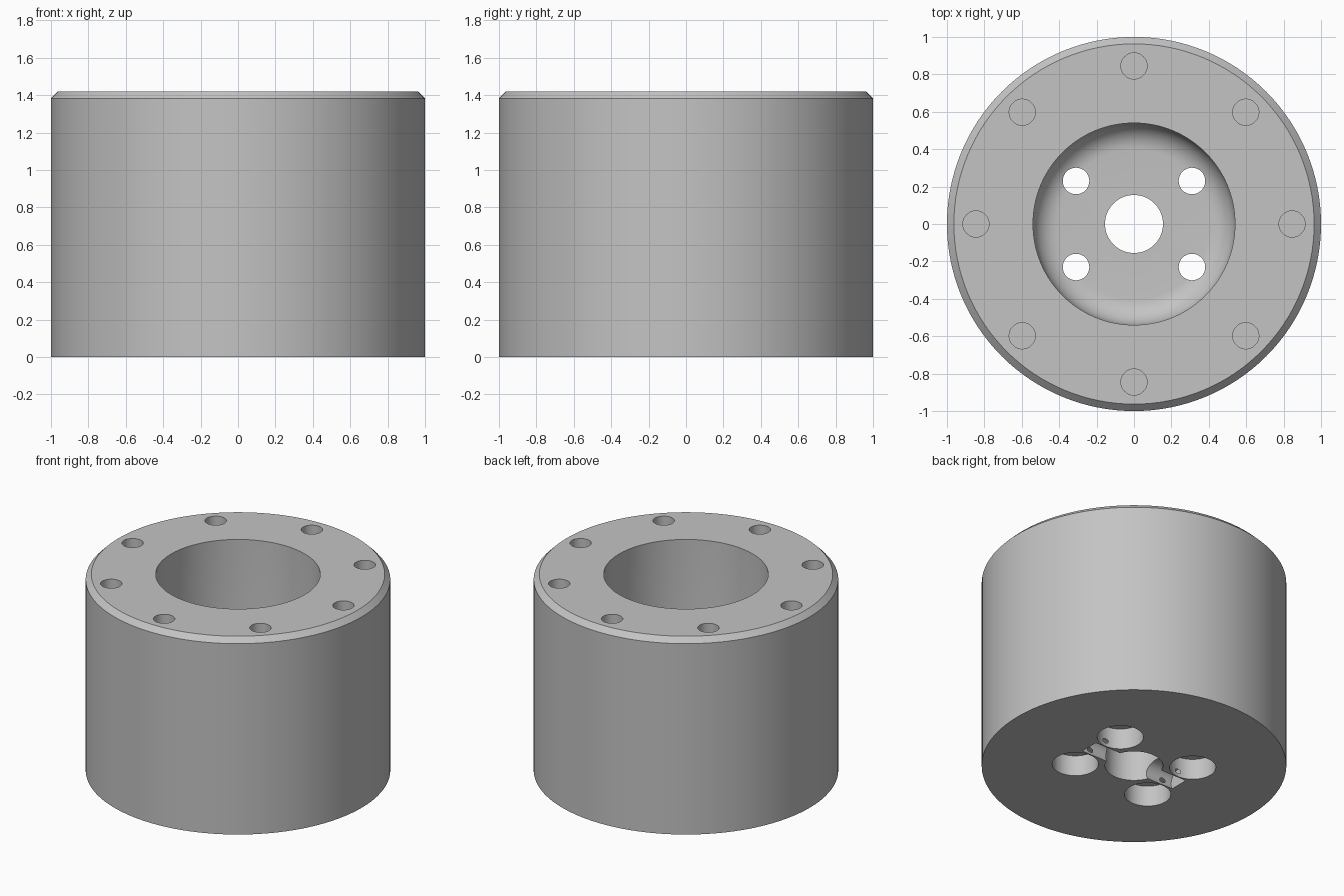
import bpy
import bmesh
from math import pi, sin, cos, radians
from mathutils import Matrix

cube = bpy.data.objects.get("Cube")
if cube:
    bpy.data.objects.remove(cube, do_unlink=True)

steel = bpy.data.materials.new("plain grey")
steel.use_nodes = True
GREY = (0.55, 0.55, 0.55, 1)
steel.diffuse_color = GREY
steel.node_tree.nodes["Principled BSDF"].inputs["Base Color"].default_value = GREY

HEIGHT, FLOOR, BORE, FILLET, CHAMFER = 1.42, 0.36, 0.54, 0.14, 0.037


def add_object(name, bm):
    bmesh.ops.recalc_face_normals(bm, faces=bm.faces)
    mesh = bpy.data.meshes.new(name)
    bm.to_mesh(mesh)
    bm.free()
    mesh.materials.append(steel)
    obj = bpy.data.objects.new(name, mesh)
    bpy.context.collection.objects.link(obj)
    return obj


def lathe(name, profile, steps=128):
    """Spin a closed (radius, z) profile around the z axis."""
    bm = bmesh.new()
    rings = []
    for i in range(steps):
        a = 2 * pi * i / steps
        rings.append([bm.verts.new((r * cos(a), r * sin(a), z)) for r, z in profile])
    n = len(profile)
    for i in range(steps):
        here, there = rings[i], rings[(i + 1) % steps]
        for j in range(n):
            k = (j + 1) % n
            bm.faces.new((here[j], there[j], there[k], here[k]))
    return add_object(name, bm)


def add_cylinder(bm, radius, start, end, x=0, y=0, steps=48):
    move = Matrix.Translation((x, y, (start + end) / 2))
    bmesh.ops.create_cone(bm, cap_ends=True, segments=steps, radius1=radius,
                          radius2=radius, depth=end - start, matrix=move)


def cut(body, name, bm):
    cutter = add_object(name, bm)
    cutter.hide_render = True
    mod = body.modifiers.new(name, 'BOOLEAN')
    mod.operation = 'DIFFERENCE'
    mod.solver = 'EXACT'
    mod.object = cutter
    bpy.context.view_layer.objects.active = body
    bpy.ops.object.modifier_apply(modifier=name)
    bpy.data.objects.remove(cutter, do_unlink=True)


# Hub body: chamfered rim, deep bore with rounded floor, stepped centre hole
fillet = [(BORE - FILLET + FILLET * cos(radians(a)), FLOOR + FILLET - FILLET * sin(radians(a)))
          for a in range(0, 91, 10)]
profile = [(1, 0), (1, HEIGHT - CHAMFER), (1 - CHAMFER, HEIGHT), (BORE, HEIGHT)]
profile += fillet + [(0.155, FLOOR), (0.155, 0.24), (0.19, 0.24), (0.19, 0)]
body = lathe("hub_body", profile)

# Ring of blind holes in the rim
bm = bmesh.new()
for i in range(8):
    a = i * pi / 4
    add_cylinder(bm, 0.07, HEIGHT - 0.22, HEIGHT + 0.1, 0.845 * cos(a), 0.845 * sin(a))
cut(body, "rim_holes", bm)

# Bolt holes through the floor, then their counterbores from below
for name, radius, top in (("bolt_holes", 0.071, 0.7), ("counterbores", 0.152, 0.15)):
    bm = bmesh.new()
    for x in (-0.31, 0.31):
        for y in (-0.23, 0.23):
            add_cylinder(bm, radius, -0.1, top, x, y)
    cut(body, name, bm)

# Round-topped cross groove in the underside
bm = bmesh.new()
add_cylinder(bm, 0.08, -0.385, 0.385)
bmesh.ops.rotate(bm, verts=bm.verts, matrix=Matrix.Rotation(pi / 2, 3, 'Y'))
bmesh.ops.translate(bm, verts=bm.verts, vec=(0, 0, 0.04))
cut(body, "cross_groove", bm)

# Smooth walls, crisp edges
bpy.ops.object.select_all(action='DESELECT')
body.select_set(True)
bpy.context.view_layer.objects.active = body
bpy.ops.object.shade_smooth_by_angle(angle=radians(30))
